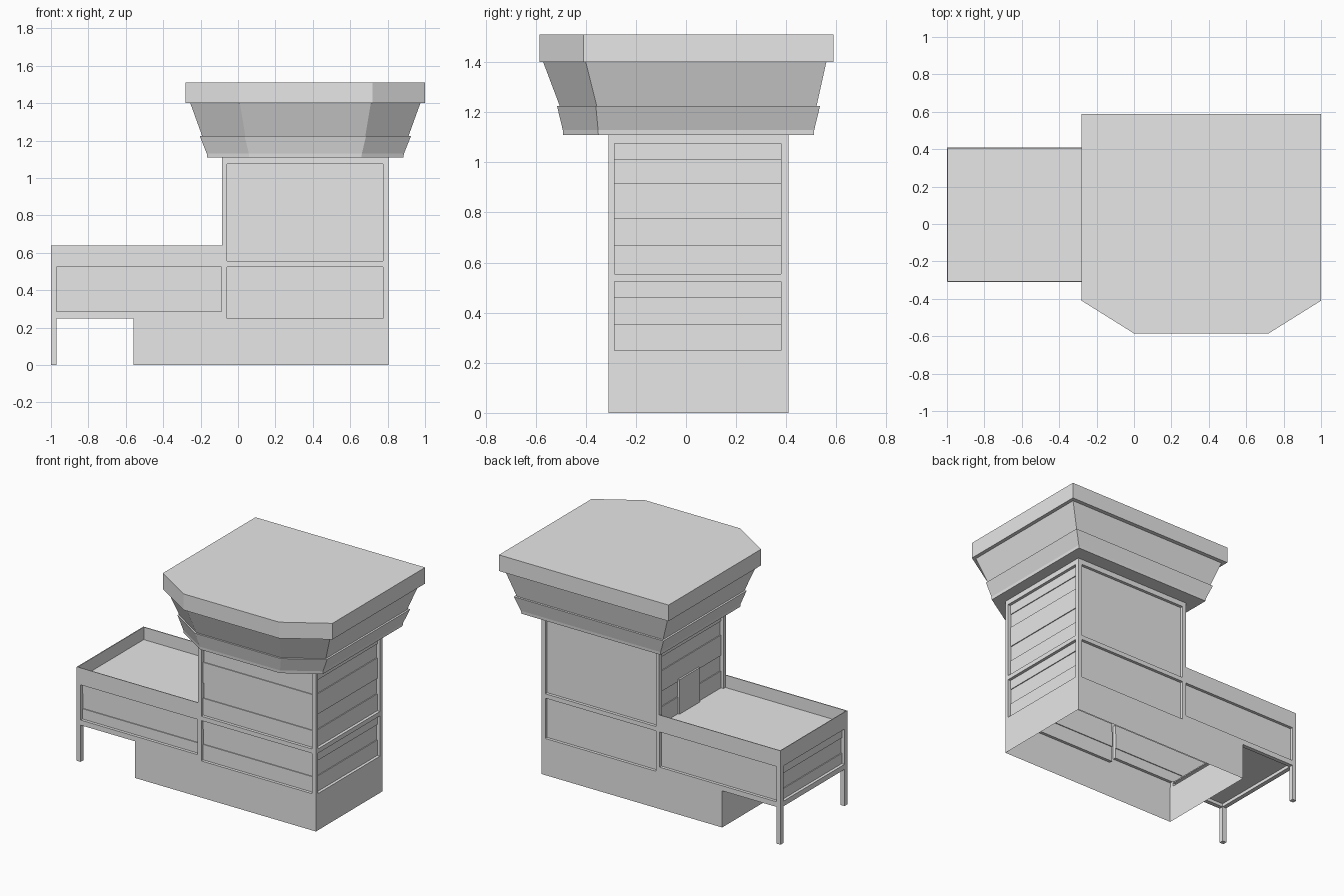
import bpy, bmesh
from mathutils import Vector

if "Cube" in bpy.data.objects:
    bpy.data.objects.remove(bpy.data.objects["Cube"], do_unlink=True)

grey = bpy.data.materials.new("light_grey")
grey.use_nodes = True
grey.diffuse_color = (0.8, 0.8, 0.8, 1)
grey.node_tree.nodes["Principled BSDF"].inputs["Base Color"].default_value = (0.8, 0.8, 0.8, 1)

# Main plan lines and levels
LEFT, JOIN, BASE, RIGHT = -1.0, -0.085, -0.56, 0.805
FRONT, BACK = -0.31, 0.41
SILL, DECK, PARAPET, TOP = 0.25, 0.555, 0.64, 1.11
LOW, HIGH = (SILL, 0.525), (DECK, 1.075)
WING = (0.285, 0.525)
BANDS = [(0.355, 0.46), (0.67, 0.775), (0.915, 1.01)]


def finish(name, bm):
    mesh = bpy.data.meshes.new(name)
    bm.to_mesh(mesh)
    bm.free()
    mesh.materials.append(grey)
    obj = bpy.data.objects.new(name, mesh)
    bpy.context.collection.objects.link(obj)
    return obj


def box(name, x0, x1, y0, y1, z0, z1):
    bm = bmesh.new()
    bmesh.ops.create_cube(bm, size=1)
    for v in bm.verts:
        v.co = (x1 if v.co.x > 0 else x0, y1 if v.co.y > 0 else y0, z1 if v.co.z > 0 else z0)
    return finish(name, bm)


def wall(name, a, b, z0, z1, u0=0, u1=0, panels=(), bands=()):
    """Upright wall from a to b with panels sunk in, and window bands sunk further."""
    a, b = Vector((*a, 0)), Vector((*b, 0))
    length, step = (b - a).length, (b - a).normalized()
    us = sorted({0, length} | ({u0, u1} if panels else set()))
    zs = sorted({z0, z1} | {z for p in panels for z in p}
                | {z for s in bands for z in s if z0 < z < z1})
    bm = bmesh.new()
    grid = [[bm.verts.new(a + step * u + Vector((0, 0, z))) for u in us] for z in zs]
    sunk, glass = [], []
    for j in range(len(zs) - 1):
        for i in range(len(us) - 1):
            f = bm.faces.new((grid[j][i], grid[j][i + 1], grid[j + 1][i + 1], grid[j + 1][i]))
            u, z = (us[i] + us[i + 1]) / 2, (zs[j] + zs[j + 1]) / 2
            if u0 < u < u1 and any(lo < z < hi for lo, hi in panels):
                sunk.append(f)
                if any(lo < z < hi for lo, hi in bands):
                    glass.append(f)
    bm.normal_update()
    for faces, depth in ((sunk, -0.02), (glass, -0.006)):
        if faces:
            bmesh.ops.inset_region(bm, faces=faces, thickness=0, depth=depth)
            bm.normal_update()
    return finish(name, bm)


def tier(name, *levels):
    """Stack of chamfered plans: z, half width, front, back, chamfer half width, chamfer y."""
    bm, rings, cx = bmesh.new(), [], 0.36
    for z, hw, front, back, cw, cy in levels:
        plan = [(-hw, back), (-hw, cy), (-cw, front), (cw, front), (hw, cy), (hw, back)]
        rings.append([bm.verts.new((cx + x, y, z)) for x, y in plan])
    for lower, upper in zip(rings, rings[1:]):
        for i in range(6):
            k = (i + 1) % 6
            bm.faces.new((lower[i], lower[k], upper[k], upper[i]))
    bm.faces.new(rings[0][::-1])
    bm.faces.new(rings[-1])
    bmesh.ops.recalc_face_normals(bm, faces=bm.faces)
    return finish(name, bm)


# Tower shaft, open underneath
wall("tower_front", (JOIN, FRONT), (RIGHT, FRONT), 0, TOP, 0.025, 0.86, (LOW, HIGH), BANDS)
wall("tower_right", (RIGHT, FRONT), (RIGHT, BACK), 0, TOP, 0.025, 0.69, (LOW, HIGH), BANDS)
wall("tower_back", (RIGHT, BACK), (JOIN, BACK), 0, TOP, 0.03, 0.865, (LOW, HIGH))
wall("tower_left", (JOIN, BACK), (JOIN, FRONT), DECK - 0.01, TOP, 0.03, 0.695, (HIGH,), BANDS)
box("terrace_door", JOIN + 0.008, JOIN + 0.024, -0.04, 0.18, DECK, 0.79)

# Ground floor base below the wing
wall("base_front", (BASE, FRONT), (JOIN, FRONT), 0, SILL)
wall("base_back", (JOIN, BACK), (BASE, BACK), 0, SILL)
wall("base_end", (BASE, BACK), (BASE, FRONT), 0, SILL)

# Side wing with panelled walls
wall("wing_front", (LEFT, FRONT), (JOIN, FRONT), SILL, PARAPET, 0.03, 0.912, (WING,), BANDS)
wall("wing_back", (JOIN, BACK), (LEFT, BACK), SILL, PARAPET, 0.003, 0.885, (WING,))
wall("wing_end", (LEFT, BACK), (LEFT, FRONT), SILL, PARAPET, 0.03, 0.69, (WING,), BANDS)

# Terrace deck, thin parapet lining and soffit
e = 0.001
box("terrace_deck", LEFT + e, JOIN, FRONT + e, BACK - e, DECK - 0.01, DECK)
box("parapet_end", LEFT + e, LEFT + 0.006, FRONT + e, BACK - e, DECK, PARAPET)
box("parapet_front", LEFT + e, JOIN, FRONT + e, FRONT + 0.006, DECK, PARAPET)
box("parapet_back", LEFT + e, JOIN, BACK - 0.006, BACK - e, DECK, PARAPET)
box("wing_soffit", LEFT + 0.025, BASE, FRONT + 0.025, BACK - 0.025, 0.272, 0.28)

# Edge beams and corner posts of the overhang
t = 0.03
box("beam_end", LEFT + e, LEFT + t, FRONT + e, BACK - e, SILL, 0.284)
for side, y0 in (("front", FRONT), ("back", BACK - t)):
    box("beam_" + side, LEFT + e, BASE, y0 + e, y0 + t - e, SILL, 0.284)
    box("post_" + side, LEFT, LEFT + t, y0, y0 + t, 0, SILL)

# Control cab: flared sill, sloped glazing and flat roof
tier("cab_sill",
     (TOP, 0.525, -0.49, 0.51, 0.30, -0.35),
     (1.13, 0.527, -0.492, 0.512, 0.302, -0.351),
     (1.225, 0.565, -0.515, 0.535, 0.325, -0.36))
tier("cab_glazing",
     (1.22, 0.55, -0.502, 0.52, 0.32, -0.355),
     (1.40, 0.615, -0.57, 0.56, 0.35, -0.40))
tier("cab_roof",
     (1.40, 0.64, -0.585, 0.588, 0.36, -0.41),
     (1.51, 0.64, -0.585, 0.588, 0.36, -0.41))
